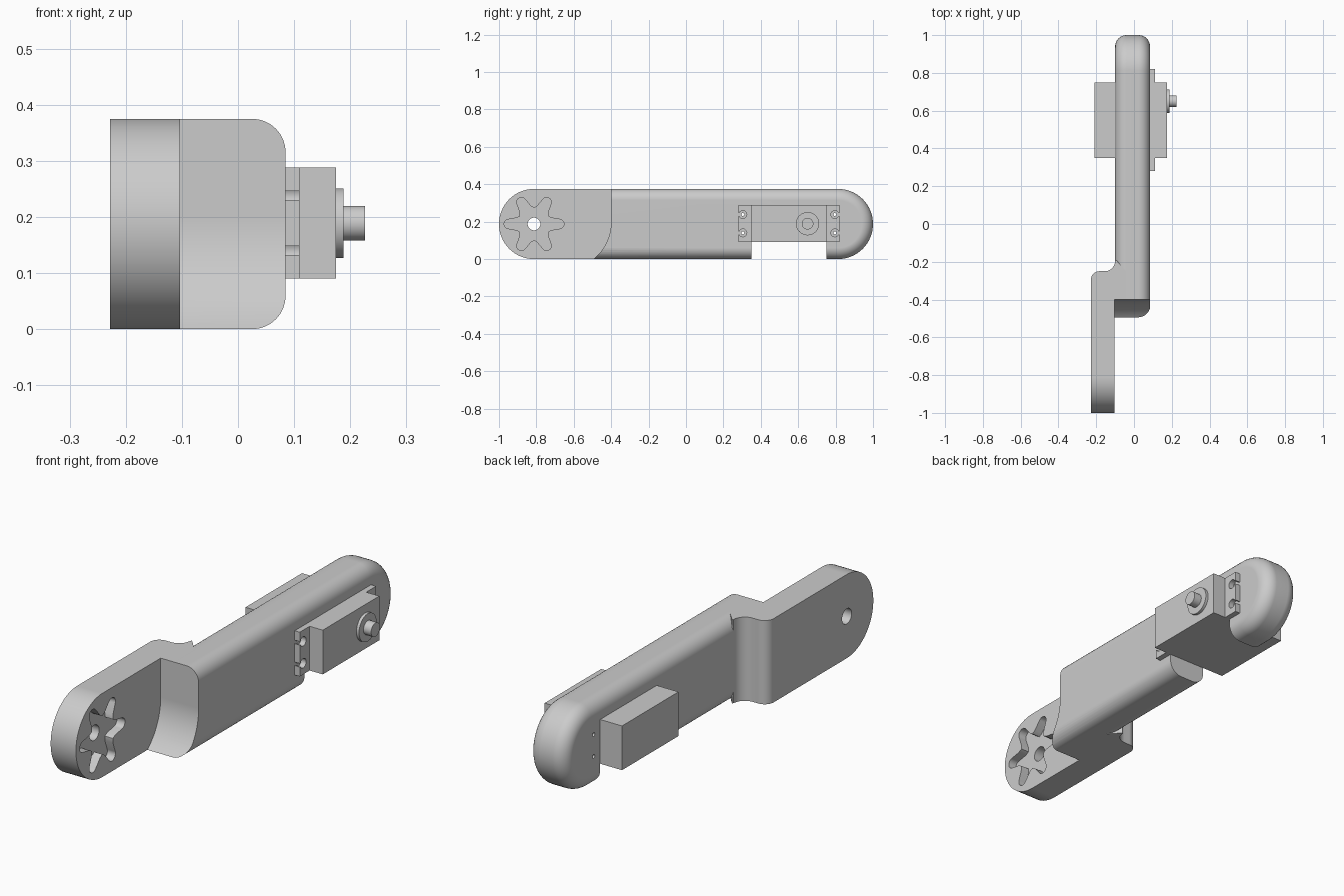
import bpy, bmesh
from math import sin, cos, pi, radians
from mathutils import Vector

cube = bpy.data.objects.get("Cube")
if cube:
    bpy.data.objects.remove(cube, do_unlink=True)

grey = bpy.data.materials.new("light_grey")
grey.use_nodes = True
grey.diffuse_color = (0.6, 0.6, 0.6, 1)
grey.node_tree.nodes["Principled BSDF"].inputs["Base Color"].default_value = (0.6, 0.6, 0.6, 1)

MID = 0.1875      # half height of the arm, also its end radius
PIVOT = -0.8125   # hub position along y
STEP = -0.103     # inner face of the hub plate
SERVO_Z = 0.189


def arc(cx, cy, r, a0, a1, n):
    steps = [radians(a0 + (a1 - a0) * i / n) for i in range(n + 1)]
    return [(cx + r * cos(a), cy + r * sin(a)) for a in steps]


def circle(cx, cy, r, n=32):
    return arc(cx, cy, r, 0, 360, n)[:-1]


def rect(x0, x1, y0, y1):
    return [(x0, y0), (x1, y0), (x1, y1), (x0, y1)]


def prism(name, pts, lo, hi, axis="x", round_rims=0):
    """Extrude a flat outline along x (outline in y, z) or z (outline in x, y)."""
    bm = bmesh.new()
    place = (lambda p: (lo, *p)) if axis == "x" else (lambda p: (*p, lo))
    face = bm.faces.new([bm.verts.new(place(p)) for p in pts])
    move = Vector((hi - lo, 0, 0) if axis == "x" else (0, 0, hi - lo))
    out = bmesh.ops.extrude_face_region(bm, geom=[face], use_keep_orig=True)
    bmesh.ops.translate(bm, vec=move, verts=[v for v in out["geom"] if isinstance(v, bmesh.types.BMVert)])
    bmesh.ops.recalc_face_normals(bm, faces=bm.faces)
    if round_rims:
        rims = [e for e in bm.edges if abs((e.verts[0].co - e.verts[1].co).dot(move)) < 1e-6]
        bmesh.ops.bevel(bm, geom=rims, offset=round_rims, segments=8, profile=0.5, affect='EDGES')
    mesh = bpy.data.meshes.new(name)
    bm.to_mesh(mesh)
    bm.free()
    obj = bpy.data.objects.new(name, mesh)
    bpy.context.collection.objects.link(obj)
    return obj


def carve(obj, cutters, operation='DIFFERENCE'):
    """Apply booleans one after another and bake the result."""
    for cutter in cutters:
        mod = obj.modifiers.new("carve", 'BOOLEAN')
        mod.operation, mod.object, mod.solver = operation, cutter, 'EXACT'
    bpy.context.view_layer.update()
    graph = bpy.context.evaluated_depsgraph_get()
    mesh = bpy.data.meshes.new_from_object(obj.evaluated_get(graph))
    obj.modifiers.clear()
    obj.data = mesh


def finish(obj):
    obj.data.materials.clear()
    obj.data.materials.append(grey)
    bpy.ops.object.select_all(action='DESELECT')
    obj.select_set(True)
    bpy.context.view_layer.objects.active = obj
    bpy.ops.object.shade_smooth_by_angle(angle=radians(30))
    mod = obj.modifiers.new("clean_shading", 'WEIGHTED_NORMAL')
    mod.keep_sharp = True


# Side outline with two round ends
stadium = arc(1 - MID, MID, MID, -90, 90, 32) + arc(MID - 1, MID, MID, 90, 270, 32)

# Clearance around the hub: straight above, curved below
clearance = prism("clearance_cutter",
                  [(-1.3, -0.1), (-0.58, -0.1)] + arc(-0.66, 0.2, 0.26, -55, 0, 20)
                  + [(-0.4, 0.6), (-1.3, 0.6)], STEP, 0.5)

# Screw holes on both sides of the servo
screw_spots = [(y, SERVO_Z + s * 0.049) for y in (0.304, 0.796) for s in (-1, 1)]
screws = [prism("screw_cutter", circle(y, z, 0.008, 16), -0.5, 0.5) for y, z in screw_spots]

# Rounded arm with an open bay for the servo
arm = prism("arm", stadium, -0.1, 0.085, round_rims=0.06)
bay = prism("bay_cutter", rect(0.35, 0.75, -0.2, 0.288), -0.5, 0.5)
carve(arm, [clearance, bay] + screws)

# Offset hub plate, blended into the arm with a fillet
plan = ([(-0.04, -1.1), (-0.04, -0.25), (-0.095, -0.19)]
        + arc(-0.155, -0.195, 0.055, 0, -90, 10)
        + arc(-0.183, -0.295, 0.045, 90, 180, 10) + [(-0.228, -1.1)])
hub = prism("hub_plate", plan, -0.2, 0.6, axis="z")
side = prism("side_cutter", stadium, -0.6, 0.6)
carve(hub, [side], 'INTERSECT')

# Six-armed horn recess and shaft hole
star = []
for k in range(6):
    a = k * pi / 3
    blade = [(0.074, -0.0427), (0.092, -0.033)] + arc(0.135, 0, 0.025, -80, 80, 10) + [(0.092, 0.033)]
    star += [(PIVOT + x * cos(a) - y * sin(a), MID + x * sin(a) + y * cos(a)) for x, y in blade]
recess = prism("recess_cutter", star, STEP - 0.04, 0.2)
shaft_hole = prism("shaft_hole_cutter", circle(PIVOT, MID, 0.034), -0.5, 0.5)
carve(hub, [clearance, recess, shaft_hole])

# Servo: body, mounting tabs with open slots, boss and output shaft
body = prism("servo_body", rect(0.35, 0.75, 0.09, 0.288), -0.208, 0.175)
tabs = prism("servo_tabs", rect(0.28, 0.82, 0.09, 0.288), 0.085, 0.11)
slots = []
for y, z in screw_spots:
    end = 0.2 if y < 0.5 else 0.9
    slots.append(prism("slot_cutter", circle(y, z, 0.021, 24), 0, 0.2))
    slots.append(prism("slot_cutter", rect(min(y, end), max(y, end), z - 0.008, z + 0.008), 0, 0.2))
carve(tabs, slots)
boss = prism("servo_boss", circle(0.65, SERVO_Z, 0.062, 48), 0.17, 0.188)
shaft = prism("servo_shaft", circle(0.65, SERVO_Z, 0.031), 0.18, 0.226)

for cutter in [clearance, bay, side, recess, shaft_hole] + screws + slots:
    bpy.data.objects.remove(cutter, do_unlink=True)
for part in (arm, hub, body, tabs, boss, shaft):
    finish(part)
